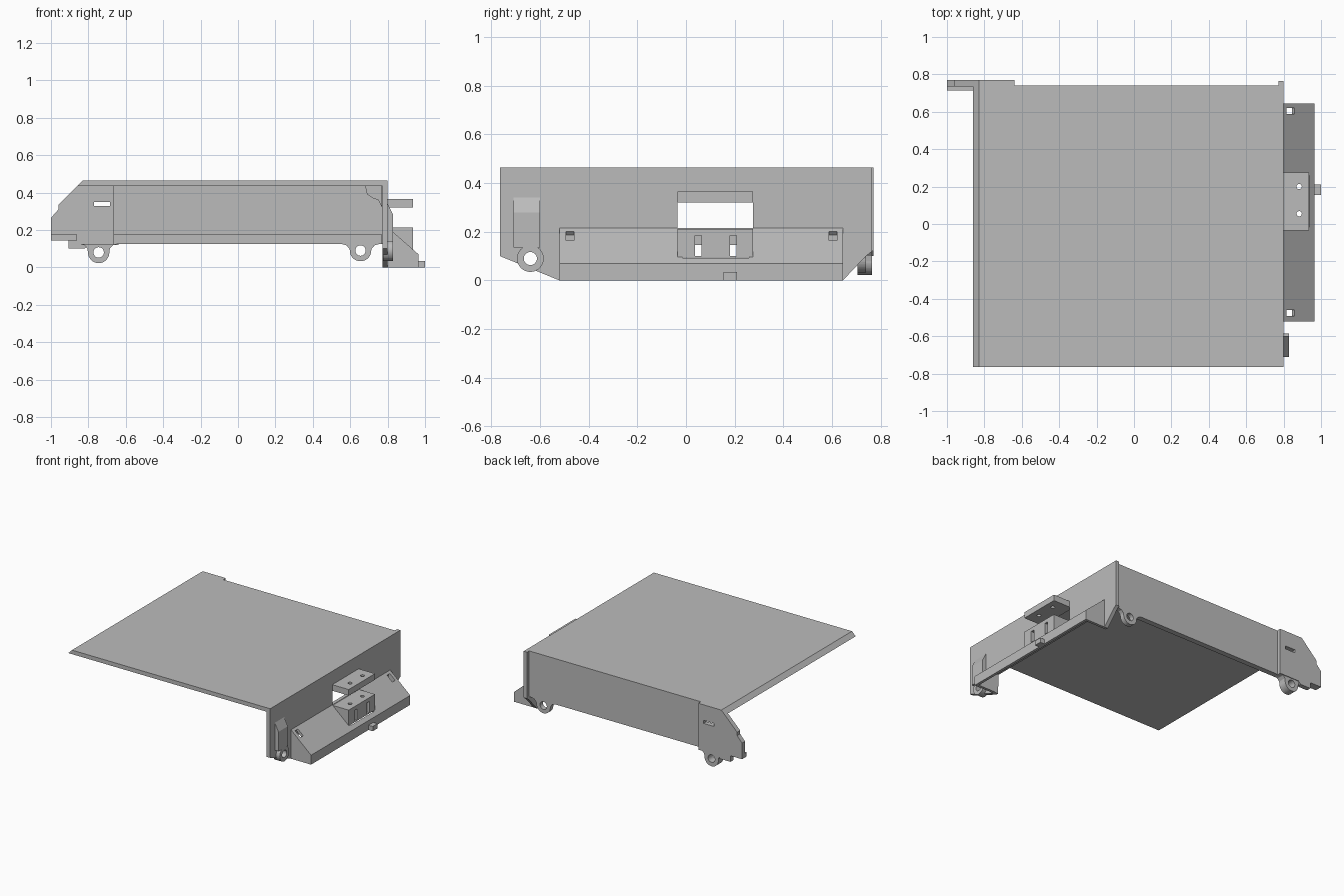
import bpy, bmesh, math
from mathutils import Matrix, Vector

cube = bpy.data.objects.get("Cube")
if cube:
    bpy.data.objects.remove(cube, do_unlink=True)

grey = bpy.data.materials.new("sheet_metal_grey")
grey.use_nodes = True
grey.diffuse_color = (0.5, 0.5, 0.5, 1)
grey.node_tree.nodes["Principled BSDF"].inputs["Base Color"].default_value = (0.5, 0.5, 0.5, 1)


def frame(a, b, c, origin=(0, 0, 0)):
    """Matrix taking outline axes a, b and thickness axis c into the model."""
    return Matrix.Translation(origin) @ Matrix((a, b, c)).transposed().to_4x4()


X, Y, Z = Vector((1, 0, 0)), Vector((0, 1, 0)), Vector((0, 0, 1))
FACING_X, FACING_Y, FACING_Z = frame(Y, Z, X), frame(X, Z, Y), frame(X, Y, Z)


def rect(a0, a1, b0, b1):
    return [(a0, b0), (a1, b0), (a1, b1), (a0, b1)]


def circle(a, b, r, start=0, end=360, n=32):
    angles = [math.radians(start + (end - start) * i / n) for i in range(n + (end - start < 360))]
    return [(a + r * math.cos(t), b + r * math.sin(t)) for t in angles]


def plate(name, plane, lo, hi, outline, holes=()):
    """Flat plate with holes, from lo to hi along the plane's thickness axis."""
    curve = bpy.data.curves.new(name, 'CURVE')
    curve.dimensions = '2D'
    curve.fill_mode = 'BOTH'
    curve.extrude = (hi - lo) / 2
    for loop in [outline, *holes]:
        spline = curve.splines.new('POLY')
        spline.points.add(len(loop) - 1)
        for point, (a, b) in zip(spline.points, loop):
            point.co = (a, b, 0, 1)
        spline.use_cyclic_u = True
    source = bpy.data.objects.new(name + "_outline", curve)
    mesh = bpy.data.meshes.new_from_object(source)
    bpy.data.objects.remove(source)
    bpy.data.curves.remove(curve)
    mesh.transform(plane @ Matrix.Translation((0, 0, (lo + hi) / 2)))
    bm = bmesh.new()
    bm.from_mesh(mesh)
    bmesh.ops.remove_doubles(bm, verts=bm.verts, dist=1e-5)
    bmesh.ops.recalc_face_normals(bm, faces=bm.faces)
    for face in bm.faces:
        face.smooth = False
    bm.to_mesh(mesh)
    bm.free()
    mesh.name = name
    mesh.materials.clear()
    mesh.materials.append(grey)
    obj = bpy.data.objects.new(name, mesh)
    bpy.context.collection.objects.link(obj)
    return obj


def ear(name, c, z, lo, hi):
    """Hinge ear flaring into the bottom edge of the rear wall."""
    r = 0.057
    outline = [(c - 0.1, 0.125), (c - 0.075, 0.118), (c - 0.06, 0.1)]
    outline += circle(c, z, r, 180, 360, 24)
    outline += [(c + 0.06, 0.1), (c + 0.075, 0.118), (c + 0.1, 0.125)]
    plate(name, FACING_Y, lo, hi, outline, [circle(c, z, 0.028)])


# Top sheet with a sloping left edge
plate("top_sheet", FACING_Y, -0.765, 0.74,
      [(-0.86, 0.435), (0.8, 0.435), (0.8, 0.465), (-0.83, 0.465)])

# Rear wall, hem and hinge ears
plate("rear_wall", FACING_Y, 0.71, 0.74, rect(-0.665, 0.8, 0.125, 0.45))
plate("rear_wall_hem", FACING_Y, 0.7, 0.71, rect(-0.665, 0.77, 0.125, 0.175))
ear("right_hinge_ear", 0.655, 0.09, 0.705, 0.74)
ear("left_hinge_ear", -0.745, 0.08, 0.705, 0.765)
plate("corner_gusset", FACING_Y, 0.7, 0.71,
      [(0.77, 0.435), (0.68, 0.435), (0.69, 0.39), (0.72, 0.37), (0.75, 0.36), (0.77, 0.32)])
plate("corner_rivet", FACING_Y, 0.695, 0.7, circle(0.735, 0.41, 0.02))

# Stepped end bracket at the rear left corner
plate("end_bracket", FACING_Y, 0.735, 0.77,
      [(-0.64, 0.465), (-0.83, 0.465), (-0.96, 0.335), (-0.96, 0.31), (-1, 0.265),
       (-1, 0.145), (-0.905, 0.145), (-0.905, 0.1), (-0.82, 0.1), (-0.8, 0.12), (-0.64, 0.12)],
      [rect(-0.77, -0.685, 0.327, 0.35)])
plate("end_bracket_flange", FACING_Y, 0.715, 0.735, rect(-1, -0.86, 0.145, 0.175))

# Right wall with window, pivot hole and two lower legs
pivot = (-0.64, 0.09)
plate("right_wall", FACING_X, 0.772, 0.8,
      [(-0.765, 0.465), (0.765, 0.465), (0.765, 0.12), (0.74, 0.1), (0.645, 0), (0.625, 0),
       (0.61, 0.145), (-0.5, 0.145), (-0.505, 0), (-0.52, 0), (-0.765, 0.1)],
      [rect(-0.035, 0.275, 0.212, 0.32), circle(*pivot, 0.027)])
plate("pivot_boss", FACING_X, 0.775, 0.83, circle(*pivot, 0.055), [circle(*pivot, 0.027)])
plate("pivot_emboss", FACING_Y, -0.71, -0.6,
      [(0.8, 0.34), (0.83, 0.28), (0.83, 0.135), (0.8, 0.135)])

# Sloping bumper shell with slots and an opening under the mount box
down = Vector((0.165, 0, -0.145)).normalized()
slope = frame(down, Y, down.cross(Y), (0.8, 0, 0.215))
plate("bumper_slope", slope, -0.02, 0, rect(0, 0.2197, -0.52, 0.645),
      [rect(0.02, 0.078, y, y + 0.033) for y in (-0.493, 0.587)]
      + [rect(0.012, 0.185, -0.015, 0.26)])
plate("bumper_lip", FACING_X, 0.945, 0.965, rect(-0.52, 0.645, 0, 0.07))
for name, y in (("bumper_front_end", -0.52), ("bumper_rear_end", 0.625)):
    plate(name, FACING_Y, y, y + 0.02, [(0.8, 0), (0.965, 0), (0.965, 0.07), (0.8, 0.215)])
plate("bumper_tongue", FACING_X, 0.965, 1.0, rect(0.155, 0.21, 0, 0.035))

# Hollow mount box and the tab above it, with matching bolt holes
bolts = [circle(0.883, y, 0.014) for y in (0.055, 0.2)]
plate("upper_mount_tab", FACING_Z, 0.32, 0.365, rect(0.78, 0.935, -0.035, 0.275), bolts)
plate("mount_box_top", FACING_Z, 0.185, 0.212, rect(0.8, 0.935, -0.035, 0.275), bolts)
plate("mount_box_face", FACING_X, 0.91, 0.935, rect(-0.035, 0.275, 0.095, 0.2),
      [rect(y, y + 0.027, 0.1, 0.184) for y in (0.037, 0.181)])
for name, y in (("mount_box_front_side", -0.035), ("mount_box_rear_side", 0.255)):
    plate(name, FACING_Y, y, y + 0.02, [(0.8, 0.205), (0.93, 0.205), (0.93, 0.095)])
